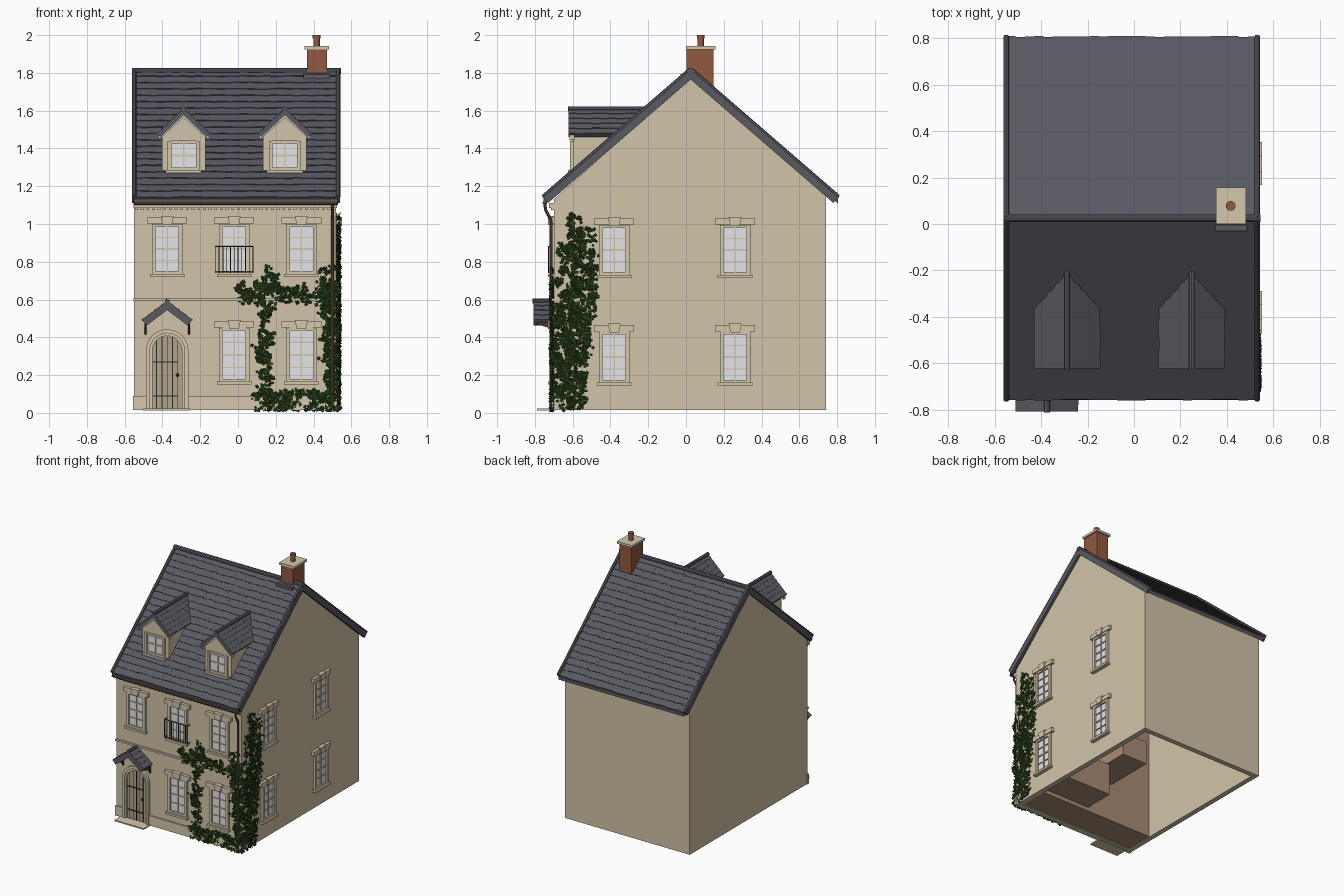
import bpy, bmesh, math, random
from mathutils import Matrix, Vector

random.seed(4)
cube = bpy.data.objects.get("Cube")
if cube:
    bpy.data.objects.remove(cube)


def material(name, r, g, b):
    m = bpy.data.materials.new(name)
    m.use_nodes = True
    m.diffuse_color = (r, g, b, 1)
    m.node_tree.nodes["Principled BSDF"].inputs["Base Color"].default_value = (r, g, b, 1)
    m.node_tree.nodes["Principled BSDF"].inputs["Roughness"].default_value = 0.8
    return m


WALL = material("limewashed_wall", .64, .55, .39)
TRIM = material("pale_stone", .66, .58, .42)
SLATE = material("slate", .10, .10, .122)
GLASS = material("pale_glass", .80, .80, .82)
BRICK = material("brick", .29, .10, .05)
WOOD = material("door_wood", .44, .37, .25)
IRON = material("black_iron", .02, .02, .02)
PIPE = material("brown_pipe", .07, .035, .02)
LEAF = material("ivy_green", .026, .062, .014)
INSIDE = material("inner_brown", .40, .26, .18)


def frame(u, v, origin):
    """Local axes: u across, v up, w out of the surface."""
    u, v = Vector(u).normalized(), Vector(v).normalized()
    m = Matrix((u, v, u.cross(v))).transposed().to_4x4()
    m.translation = origin
    return m


X, Y, Z = Vector((1, 0, 0)), Vector((0, 1, 0)), Vector((0, 0, 1))
FRONT = frame(X, Z, (0, -.70, 0))
RIGHT = frame(Y, Z, (.52, 0, 0))
SIDE = frame(Y, Z, (0, 0, 0))
WORLD = Matrix.Identity(4)


def box(bm, u, v, w, m=WORLD):
    """Box from three (low, high) ranges."""
    lo, hi = Vector((u[0], v[0], w[0])), Vector((u[1], v[1], w[1]))
    bmesh.ops.create_cube(bm, size=1, matrix=m @ Matrix.Translation((lo + hi) / 2)
                          @ Matrix.Diagonal((hi - lo).to_4d()))


def prism(bm, pts, a, b, m=WORLD, skip=None):
    """Outline in u, v pushed from w = a to w = b."""
    lo = [bm.verts.new(m @ Vector((p[0], p[1], a))) for p in pts]
    hi = [bm.verts.new(m @ Vector((p[0], p[1], b))) for p in pts]
    bm.faces.new(lo)
    bm.faces.new(hi)
    for i in range(len(pts)):
        j = (i + 1) % len(pts)
        if i != skip:
            bm.faces.new((lo[i], lo[j], hi[j], hi[i]))


def rod(bm, a, b, r, sides=10):
    a, b = Vector(a), Vector(b)
    m = Matrix.Translation((a + b) / 2) @ (b - a).to_track_quat('Z', 'Y').to_matrix().to_4x4()
    bmesh.ops.create_cone(bm, cap_ends=True, segments=sides, radius1=r, radius2=r,
                          depth=(b - a).length, matrix=m)


def finish(name, bm, mat, smooth=False, fix=True):
    if fix:
        bmesh.ops.recalc_face_normals(bm, faces=bm.faces[:])
    me = bpy.data.meshes.new(name)
    bm.to_mesh(me)
    bm.free()
    me.materials.append(mat)
    ob = bpy.data.objects.new(name, me)
    bpy.context.collection.objects.link(ob)
    if smooth:
        bpy.ops.object.select_all(action='DESELECT')
        ob.select_set(True)
        bpy.context.view_layer.objects.active = ob
        bpy.ops.object.shade_smooth_by_angle(angle=math.radians(40))
    return ob


def tiles(bm, m, u0, u1, length, rows, cols):
    """Overlapping slates, each tilted with a slightly uneven lower edge."""
    step, wide = length / rows, (u1 - u0) / cols
    for r in range(rows):
        for c in range(cols):
            t = m @ Matrix.Translation((u0 + c * wide, r * step + random.uniform(-.003, .003), 0))
            t = t @ Matrix.Rotation(-.09, 4, 'X')
            box(bm, (0, wide), (0, min(step * 1.2, length - r * step)), (-.004, .004), t)


def gable_roof(bm, x, y0, y1, ridge, eave, half, rows, cols, thick):
    """Small pitched roof with its ridge running front to back."""
    for s in (1, -1):
        m = frame(Y * s, (-s * half, 0, ridge - eave), (x + s * half, 0, eave))
        span = sorted((y0 * s, y1 * s))
        slope = math.hypot(half, ridge - eave)
        box(bm, span, (0, slope), (-thick, 0), m)
        tiles(bm, m, span[0], span[1], slope, rows, cols)
    rod(bm, (x, y0 - .004, ridge), (x, y1, ridge), .013, 8)


# Hollow house shell, open underneath
bm = bmesh.new()
prism(bm, [(-.70, .015), (-.70, 1.13), (.025, 1.78), (.74, 1.15), (.74, .015)],
      -.55, .52, SIDE, skip=4)
shell = finish("house_walls", bm, WALL)
mod = shell.modifiers.new("thickness", 'SOLIDIFY')
mod.thickness, mod.offset, mod.use_even_offset = .04, -1, True

# Inner partition and steps
bm = bmesh.new()
box(bm, (-.51, .48), (-.66, -.44), (.02, 1.0))
box(bm, (-.16, .06), (-.44, -.05), (.32, .5))
box(bm, (.06, .48), (-.44, -.2), (.05, .3))
finish("inner_partition", bm, INSIDE)

# Main roof: slab, slates, verges and ridge
APEX, EAVE_Y, EAVE_Z = Vector((-.01, .025, 1.815)), -.755, 1.14
run, rise = APEX.y - EAVE_Y, APEX.z - EAVE_Z
slope = math.hypot(run, rise)
bm = bmesh.new()
prism(bm, [(EAVE_Y, 1.132), (APEX.y, 1.806), (.805, 1.132), (.805, 1.108), (APEX.y, 1.775),
           (EAVE_Y, 1.108)], -.55, .53, SIDE)
finish("roof_slab", bm, SLATE)
slates, verges = bmesh.new(), bmesh.new()
for s in (1, -1):
    m = frame(X * s, (0, s * run, rise), (APEX.x, APEX.y - s * run, EAVE_Z))
    tiles(slates, m, -.54, .54, slope, 20, 27)
    for e in (-.54, .54):
        box(verges, (e - .01, e + .01), (0, slope), (-.038, .008), m)
        rod(verges, m @ Vector((e, 0, .003)), m @ Vector((e, slope, .003)), .012, 8)
rod(verges, (-.562, APEX.y, 1.81), (.545, APEX.y, 1.81), .017)
finish("roof_slates", slates, SLATE)
finish("roof_verges_and_ridge", verges, SLATE)


def window(name, m, cx, z0, z1, half, rows, lintel=True):
    bm = bmesh.new()
    box(bm, (cx - half, cx + half), (z0, z1), (-.004, .004), m)
    finish(name + "_glass", bm, GLASS)
    bm = bmesh.new()
    for s in (-1, 1):
        u = cx + s * (half + .007)
        box(bm, (u - .01, u + .01), (z0 - .01, z1 + .01), (-.01, .018), m)
    for v in (z0 - .003, z1 + .003):
        box(bm, (cx - half, cx + half), (v - .008, v + .008), (-.01, .016), m)
    box(bm, (cx - .004, cx + .004), (z0, z1), (0, .010), m)
    for r in range(1, rows):
        v = z0 + (z1 - z0) * r / rows
        t = .005 if r * 2 == rows else .003
        box(bm, (cx - half, cx + half), (v - t, v + t), (0, .010), m)
    box(bm, (cx - half - .028, cx + half + .028), (z0 - .026, z0 - .010), (-.01, .030), m)
    if lintel:
        box(bm, (cx - half - .042, cx + half + .042), (z1 + .012, z1 + .044), (-.01, .022), m)
        prism(bm, [(cx - .025, z1 + .005), (cx + .025, z1 + .005), (cx + .034, z1 + .052),
                   (cx - .034, z1 + .052)], -.01, .030, m)
    finish(name + "_frame", bm, TRIM)


for name, cx in (("left", .335), ("middle", -.02), ("right", -.375)):
    window("front_upper_window_" + name, FRONT, cx, .745, .99, .064, 4)
    if name != "right":
        window("front_lower_window_" + name, FRONT, cx, .175, .44, .064, 4)
for name, cy in (("front", -.38), ("back", .26)):
    window("side_upper_window_" + name, RIGHT, cy, .74, .985, .064, 4)
    window("side_lower_window_" + name, RIGHT, cy, .17, .42, .064, 4)

# Dormers, trimmed where they meet the main slope
normal = Vector((0, -rise, run)).normalized()
DORMER = FRONT @ Matrix.Translation((0, 0, -.105))


def trim(bm):
    bmesh.ops.bisect_plane(bm, geom=bm.verts[:] + bm.edges[:] + bm.faces[:],
                           plane_co=APEX - normal * .02, plane_no=normal, clear_inner=True)


for name, cx in (("right", -.288), ("left", .248)):
    bm = bmesh.new()
    prism(bm, [(cx - .115, 1.2), (cx + .115, 1.2), (cx + .115, 1.47), (cx, 1.59),
               (cx - .115, 1.47)], -.5, 0, DORMER)
    trim(bm)
    finish(f"dormer_{name}_walls", bm, WALL)
    bm = bmesh.new()
    gable_roof(bm, cx, -.622, -.12, 1.61, 1.478, .14, 5, 12, .025)
    trim(bm)
    finish(f"dormer_{name}_roof", bm, SLATE)
    bm = bmesh.new()
    for s in (1, -1):
        prism(bm, [(cx + s * .134, 1.445), (cx + s * .134, 1.472), (cx, 1.597), (cx, 1.562)],
              -.005, .021, DORMER)
    finish(f"dormer_{name}_bargeboards", bm, TRIM)
    window(f"dormer_{name}_window", DORMER, cx, 1.295, 1.43, .068, 2, False)

# Chimney
bm = bmesh.new()
box(bm, (.365, .47), (.003, .145), (1.69, 1.93))
finish("chimney_stack", bm, BRICK)
bm = bmesh.new()
box(bm, (.352, .482), (.0, .157), (1.925, 1.942))
finish("chimney_cap", bm, TRIM)
bm = bmesh.new()
rod(bm, (.416, .078, 1.94), (.416, .078, 1.985), .017, 16)
rod(bm, (.416, .078, 1.982), (.416, .078, 2.0), .021, 16)
finish("chimney_pot", bm, BRICK, smooth=True)
bm = bmesh.new()
box(bm, (.348, .487), (-.03, .01), (1.765, 1.793))
finish("chimney_flashing", bm, SLATE)

# Front mouldings: plinth, string course, cornice with small blocks
bm = bmesh.new()
for u in ((-.555, -.485), (-.265, .525)):
    box(bm, u, (.015, .09), (-.01, .012), FRONT)
box(bm, (-.553, .523), (.592, .606), (-.01, .012), FRONT)
box(bm, (-.553, .523), (1.085, 1.11), (-.01, .025), FRONT)
for i in range(36):
    box(bm, (-.545 + i * .03, -.53 + i * .03), (1.075, 1.086), (-.01, .015), FRONT)
finish("front_mouldings", bm, TRIM)


# Arched door
def arch(half):
    pts = [(DOOR + half * math.cos(a * math.pi / 16), .33 + half * math.sin(a * math.pi / 16))
           for a in range(17)]
    return [(DOOR + half, .016)] + pts + [(DOOR - half, .016)]


DOOR = -.375
bm = bmesh.new()
prism(bm, arch(.112) + arch(.092)[::-1], -.01, .022, FRONT)
prism(bm, arch(.094) + arch(.078)[::-1], -.01, .014, FRONT)
finish("door_surround", bm, TRIM)
bm = bmesh.new()
prism(bm, arch(.08), -.01, .005, FRONT)
finish("door_leaf", bm, WOOD)
bm = bmesh.new()
for i in range(-2, 3):
    u = DOOR + i * .028
    box(bm, (u - .002, u + .002), (.02, .33 + math.sqrt(.078 ** 2 - (i * .028) ** 2)),
        (.004, .007), FRONT)
for v in (.09, .27):
    box(bm, (DOOR - .078, DOOR + .055), (v - .003, v + .003), (.004, .01), FRONT)
bmesh.ops.create_uvsphere(bm, u_segments=10, v_segments=6, radius=.009,
                          matrix=FRONT @ Matrix.Translation((DOOR + .055, .2, .014)))
finish("door_ironwork", bm, IRON)
bm = bmesh.new()
box(bm, (-.505, -.255), (-.79, -.69), (.012, .022))
finish("door_step", bm, TRIM)

# Porch roof on brackets
bm = bmesh.new()
gable_roof(bm, DOOR, -.808, -.69, .592, .492, .132, 4, 4, .038)
finish("porch_roof", bm, SLATE)
bm = bmesh.new()
for s in (-1, 1):
    u = DOOR + s * .115
    prism(bm, [(-.69, .40), (-.69, .485), (-.79, .485), (-.79, .47), (-.725, .45)],
          u - .006, u + .006, SIDE)
finish("porch_brackets", bm, PIPE)

# Balcony rail
bm = bmesh.new()
for v in (.745, .88):
    rod(bm, (-.12, -.728, v), (.08, -.728, v), .003, 6)
    for x in (-.12, .08):
        rod(bm, (x, -.728, v), (x, -.69, v), .003, 6)
for i in range(11):
    rod(bm, (-.12 + i * .02, -.728, .74), (-.12 + i * .02, -.728, .882), .0025, 6)
finish("balcony_rail", bm, IRON)

# Gutter and downpipe
bm = bmesh.new()
rod(bm, (-.55, -.747, 1.112), (.53, -.747, 1.112), .012)
finish("gutter", bm, PIPE, smooth=True)
bm = bmesh.new()
path = [(.5, -.747, 1.11), (.5, -.744, 1.075), (.5, -.714, 1.02), (.5, -.714, .02)]
for a, b in zip(path, path[1:]):
    rod(bm, a, b, .008)
finish("downpipe", bm, PIPE, smooth=True)


# Ivy: clumps of small folded leaves over patches of wall
def ivy(name, m, patches, depth):
    bm = bmesh.new()
    for u0, u1, v0, v1, clumps in patches:
        for _ in range(clumps):
            cu, cv = random.uniform(u0, u1), random.uniform(v0, v1)
            for _ in range(6):
                at = Vector((random.gauss(cu, .011), max(.015, random.gauss(cv, .011)),
                             random.uniform(.002, depth)))
                t = m @ Matrix.Translation(at) @ Matrix.Rotation(random.uniform(0, 6.28), 4, 'Z')
                t = t @ Matrix.Rotation(random.uniform(-.7, .7), 4, 'X')
                r = random.uniform(.009, .015)
                a, b, c, d = [bm.verts.new(t @ Vector(p)) for p in
                              ((0, -r, 0), (r * .9, 0, -r * .3), (0, r * 1.1, 0), (-r * .9, 0, -r * .3))]
                bm.faces.new((a, b, c))
                bm.faces.new((a, c, d))
    finish(name, bm, LEAF, fix=False)


ivy("front_ivy", FRONT, [(.09, .5, .02, .11, 95), (.1, .17, .1, .35, 26), (.12, .18, .35, .6, 24),
                         (.0, .48, .59, .68, 70), (.12, .21, .66, .77, 14),
                         (.46, .52, .02, .5, 85), (.44, .52, .5, .77, 45)], .02)
ivy("side_ivy", RIGHT, [(-.7, -.54, .02, .3, 85), (-.7, -.51, .3, .5, 75), (-.69, -.48, .5, .72, 75),
                        (-.67, -.48, .72, .88, 46), (-.62, -.49, .88, .97, 20),
                        (-.62, -.56, .96, 1.04, 8)], .024)
